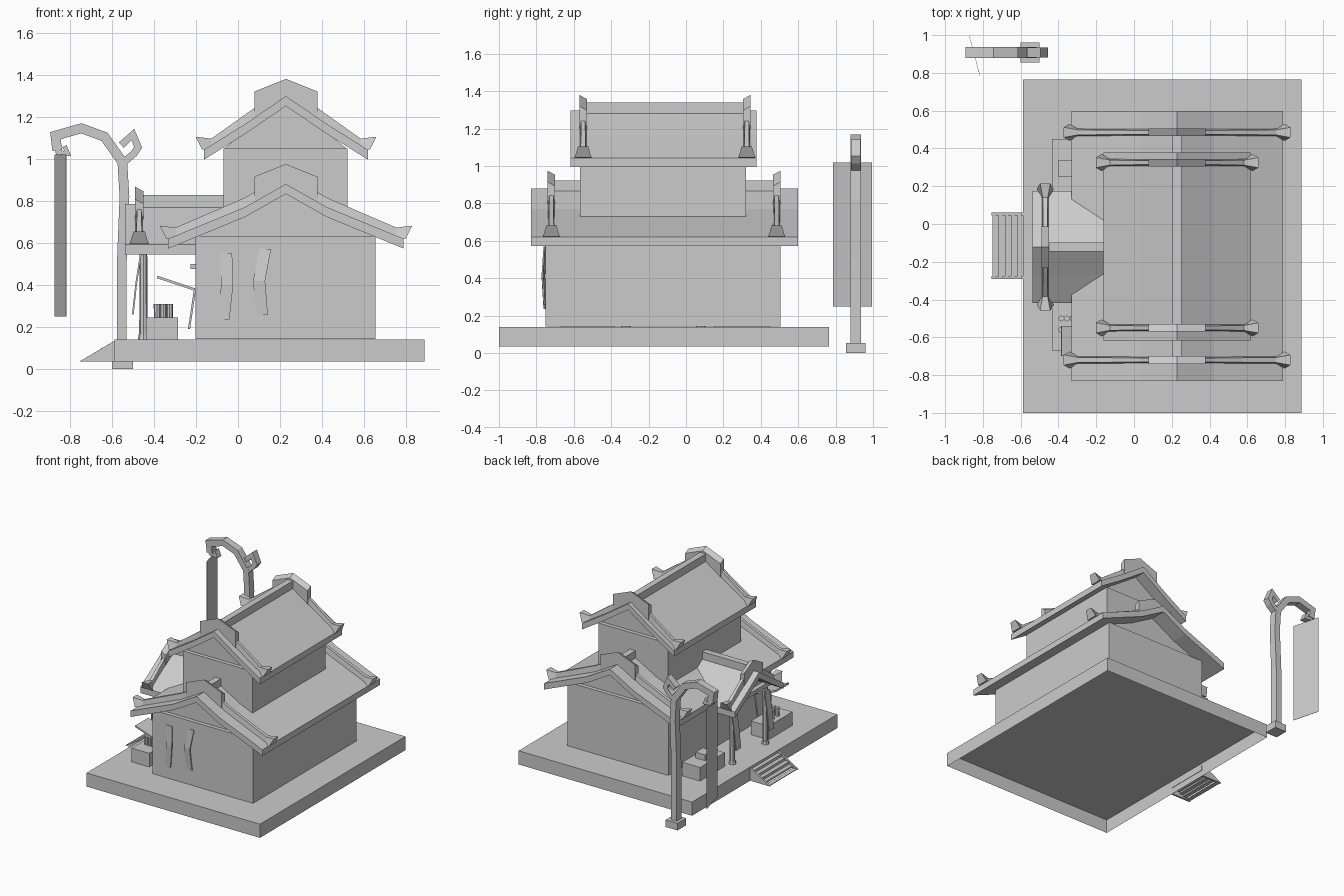
import bpy, bmesh
from math import radians, cos, sin, pi
from mathutils import Vector, Matrix

if "Cube" in bpy.data.objects:
    bpy.data.objects.remove(bpy.data.objects["Cube"], do_unlink=True)

GREY = (0.6, 0.6, 0.6, 1)
mat = bpy.data.materials.new("plain_grey")
mat.use_nodes = True
mat.diffuse_color = GREY
mat.node_tree.nodes["Principled BSDF"].inputs["Base Color"].default_value = GREY


def loft(name, rings, matrix=Matrix(), first_cap=True):
    """Skin a row of equal rings into one flat-shaded part."""
    bm = bmesh.new()
    rows = [[bm.verts.new(matrix @ Vector(p)) for p in ring] for ring in rings]
    n = len(rows[0])
    for a, b in zip(rows, rows[1:]):
        for i in range(n):
            j = (i + 1) % n
            bm.faces.new((a[i], a[j], b[j], b[i]))
    if first_cap:
        bm.faces.new(rows[0])
    bm.faces.new(rows[-1])
    bmesh.ops.recalc_face_normals(bm, faces=bm.faces)
    me = bpy.data.meshes.new(name)
    bm.to_mesh(me)
    bm.free()
    me.materials.append(mat)
    ob = bpy.data.objects.new(name, me)
    bpy.context.collection.objects.link(ob)
    return ob


def prism(name, profile, y0, y1, matrix=Matrix()):
    """Push an x-z profile along y."""
    return loft(name, [[(x, y, z) for x, z in profile] for y in (y0, y1)], matrix)


def box(name, x0, x1, y0, y1, z0, z1, bottom=True):
    return loft(name, [[(x0, y0, z), (x1, y0, z), (x1, y1, z), (x0, y1, z)]
                       for z in (z0, z1)], first_cap=bottom)


def cylinder(name, x, y, z0, z1, r0, r1, n=8):
    ring = lambda z, r: [(x + r * cos(2 * pi * i / n), y + r * sin(2 * pi * i / n), z)
                         for i in range(n)]
    return loft(name, [ring(z0, r0), ring(z1, r1)])


def tube(name, path, y, r, half_y):
    """Square bar following an x-z path."""
    pts = [Vector(p) for p in path]
    rings = []
    for i, p in enumerate(pts):
        into = (p - pts[max(i - 1, 0)]).normalized()
        out = (pts[min(i + 1, len(pts) - 1)] - p).normalized()
        t = (into + out).normalized()
        n = Vector((-t.y, t.x)) * r / max(0.6, t.dot(out if out.length else into))
        a, b = p + n, p - n
        rings.append([(a.x, y - half_y, a.y), (a.x, y + half_y, a.y),
                      (b.x, y + half_y, b.y), (b.x, y - half_y, b.y)])
    return loft(name, rings)


def mirror_profile(half):
    """Full profile from a half that starts on the centre line."""
    return [(-u, z) for u, z in reversed(half[1:])] + list(half)


def roof(name, m, half, v0, v1, boards, ridge, hat, hat_half, thick=0.047):
    """Gabled roof: slab, flared gable boards, ridge beam and ridge end plates."""
    top = mirror_profile(half)
    under = [(u, z - thick) for u, z in reversed(top)]
    prism(name + "_slab", top + under, v0, v1, m)
    (_, apex), (um, zm), (ue, ze) = half
    path = mirror_profile([(0, apex), (um, zm), (ue - 0.035, ze + 0.008), (ue + 0.01, ze + 0.012)])
    widths = [0.045, 0.022, 0.018, 0.018, 0.018, 0.022, 0.045]
    heights = [0.05, 0.045, 0.045, 0.05, 0.045, 0.045, 0.05]
    leans = [-0.03, 0, 0, 0, 0, 0, 0.03]
    slope = (apex - zm) / um
    low = apex - slope * hat_half
    for k, v in enumerate(boards):
        loft(f"{name}_gable_board_{k}", [
            [(u, v - w, z - 0.01), (u, v + w, z - 0.01),
             (u + s, v + w * 0.6, z + h), (u + s, v - w * 0.6, z + h)]
            for (u, z), w, h, s in zip(path, widths, heights, leans)], m)
        # plate whose top slants down towards the middle of the ridge
        out = 1 if abs(v - v1) < abs(v - v0) else -1
        loft(f"{name}_ridge_plate_{k}", [
            [(u, v + out * d, z) for u, z in
             mirror_profile([(0, hat - drop), (hat_half, hat - 0.06 - drop), (hat_half, low)])
             + [(0, apex)]]
            for d, drop in ((0.02, 0), (-0.02, 0.022))], m)
    r0, r1 = ridge
    prism(name + "_ridge_beam", [(-0.024, apex - 0.03), (0.024, apex - 0.03),
                                 (0.024, apex + 0.042), (-0.024, apex + 0.042)], r0, r1, m)


def gabled_wall(name, cx, half_w, y0, y1, z0, z_eave, mid, apex):
    """Plain walls with gables set back a little above them."""
    box(name, cx - half_w, cx + half_w, y0, y1, z0, z_eave)
    prof = mirror_profile([(0, apex), mid, (half_w - 0.005, z_eave), (half_w - 0.005, z_eave - 0.02)])
    prism(name + "_gables", [(cx + u, z) for u, z in prof], y0 + 0.03, y1 - 0.03)


# hollow platform and entrance steps
box("platform", -0.587, 0.887, -1.0, 0.765, 0.035, 0.14, bottom=False)
for k, y in enumerate((-0.29, 0.045)):
    prism(f"step_side_{k}", [(-0.755, 0.035), (-0.587, 0.035), (-0.587, 0.135)], y, y + 0.015)
for i in range(5):
    x = -0.75 + i * 0.033
    box(f"step_{i}", x, x + 0.034, -0.28, 0.05, 0.035 + i * 0.012, 0.04 + i * 0.02)

# walls of both storeys
CX = 0.225
gabled_wall("lower_walls", CX, 0.428, -0.75, 0.505, 0.142, 0.632, (0.195, 0.735), 0.845)
gabled_wall("upper_walls", CX, 0.295, -0.567, 0.32, 0.72, 1.05, (0.19, 1.13), 1.265)

# roofs
main = Matrix.Translation((CX + 0.003, 0, 0))
roof("lower_roof", main, [(0, 0.88), (0.195, 0.77), (0.56, 0.62)],
     -0.83, 0.598, (-0.72, 0.485), (-0.737, 0.503), 0.975, 0.15)
roof("upper_roof", main, [(0, 1.298), (0.195, 1.165), (0.39, 1.043)],
     -0.618, 0.378, (-0.55, 0.325), (-0.567, 0.343), 1.38, 0.15)
porch = Matrix.Translation((0, -0.122, 0)) @ Matrix.Rotation(radians(90), 4, "Z")
roof("porch_roof", porch, [(0, 0.785), (0.15, 0.685), (0.297, 0.593)],
     0.03, 0.537, (0.47,), (0.03, 0.485), 0.868, 0.11)

# porch posts with a cross beam and leaning strips
for k, y in enumerate((-0.32, 0.08)):
    cylinder(f"porch_post_{k}", -0.45, y, 0.14, 0.64, 0.02, 0.018)
    cylinder(f"porch_post_foot_{k}", -0.45, y, 0.14, 0.165, 0.027, 0.022)
    tube(f"post_strip_{k}", [(-0.462, 0.55), (-0.485, 0.4), (-0.5, 0.26)], y, 0.004, 0.03)
box("porch_beam", -0.468, -0.432, -0.36, 0.12, 0.58, 0.61)

# benches on both sides of the porch
for k, (y0, y1) in enumerate(((-0.67, -0.38), (0.15, 0.45))):
    box(f"bench_{k}", -0.435, -0.285, y0, y1, 0.14, 0.245)
for i in range(6):
    cylinder(f"cup_{i}", -0.385 + 0.03 * (i % 3), -0.56 + 0.06 * (i // 3),
             0.245, 0.31, 0.015, 0.016)
box("small_crate", -0.4, -0.32, 0.25, 0.34, 0.245, 0.29)

# propped shutter beside the porch
tube("upper_shutter", [(-0.385, 0.438), (-0.205, 0.378)], -0.62, 0.006, 0.08)
tube("lower_shutter", [(-0.205, 0.378), (-0.233, 0.19)], -0.62, 0.005, 0.08)
box("window_lintel", -0.225, -0.2, -0.7, -0.54, 0.475, 0.5)

# bent hanging strips on the front wall
for k, strip in enumerate((
        [(-0.085, 0.55), (-0.08, 0.4), (-0.098, 0.235)],
        [(0.1, 0.57), (0.072, 0.42), (0.085, 0.26)])):
    loft(f"wall_strip_{k}", [
        [(x, y, z), (x + 0.057, y - 0.012, z), (x + 0.057, y - 0.004, z), (x, y + 0.006, z)]
        for (x, z), y in zip(strip, (-0.75, -0.76, -0.75))])

# crooked lamp post with curled ends and its hanging banner
LY = 0.908
box("lamp_foot", -0.6, -0.5, LY - 0.052, LY + 0.052, 0, 0.055)
tube("lamp_post", [(-0.553, 0.05), (-0.553, 0.5), (-0.54, 0.82), (-0.55, 0.985), (-0.635, 1.105),
                   (-0.745, 1.145), (-0.868, 1.11), (-0.86, 1.04)], LY, 0.023, 0.028)
tube("lamp_hook", [(-0.868, 1.1), (-0.855, 1.03), (-0.81, 1.025), (-0.825, 1.06)],
     LY, 0.012, 0.024)
tube("lamp_branch", [(-0.548, 0.98), (-0.495, 1.025), (-0.475, 1.055), (-0.5, 1.115),
                     (-0.555, 1.065)], LY, 0.017, 0.026)
loft("banner", [[(-0.815, 0.785, z), (-0.87, 0.995, z), (-0.872, 0.995, z), (-0.817, 0.785, z)]
                for z in (1.02, 0.25)])
